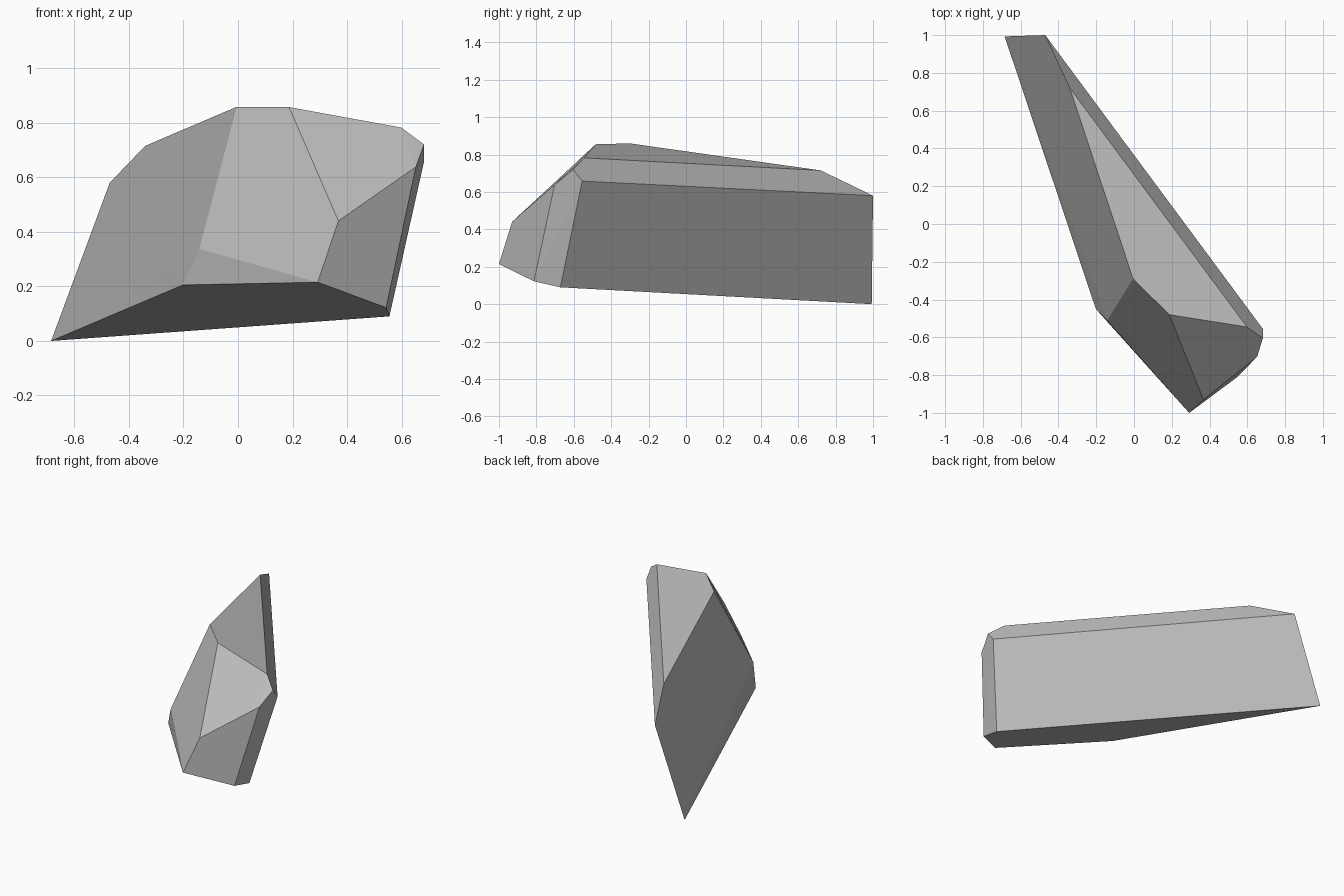
import bpy
import bmesh
import math

default_cube = bpy.data.objects.get("Cube")
if default_cube:
    bpy.data.objects.remove(default_cube, do_unlink=True)

# Plain stone colour
stone = bpy.data.materials.new("grey_stone")
stone.use_nodes = True
colour = (0.5, 0.5, 0.5, 1.0)
stone.diffuse_color = colour
stone.node_tree.nodes["Principled BSDF"].inputs["Base Color"].default_value = colour

# Corners of the faceted slab
tail = [(-0.685, 0.993, 0.0), (-0.47, 1.0, 0.58), (-0.34, 0.72, 0.715)]
crown = [(-0.005, -0.29, 0.858), (0.187, -0.48, 0.857), (0.598, -0.545, 0.782)]
shoulder = [(0.682, -0.555, 0.658), (0.682, -0.605, 0.72), (0.652, -0.703, 0.638)]
nose = [(0.368, -0.93, 0.44), (0.292, -1.0, 0.215), (-0.142, -0.51, 0.337)]
base = [(0.543, -0.813, 0.122), (0.555, -0.672, 0.09), (-0.202, -0.45, 0.205)]

# Wrap the corners in flat facets and merge the coplanar ones
bm = bmesh.new()
for corner in tail + crown + shoulder + nose + base:
    bm.verts.new(corner)
bmesh.ops.convex_hull(bm, input=bm.verts[:])
bmesh.ops.dissolve_limit(bm, angle_limit=math.radians(1.5),
                         verts=bm.verts[:], edges=bm.edges[:])
bmesh.ops.recalc_face_normals(bm, faces=bm.faces[:])

mesh = bpy.data.meshes.new("rock")
bm.to_mesh(mesh)
bm.free()
mesh.materials.append(stone)
rock = bpy.data.objects.new("rock", mesh)
bpy.context.collection.objects.link(rock)
